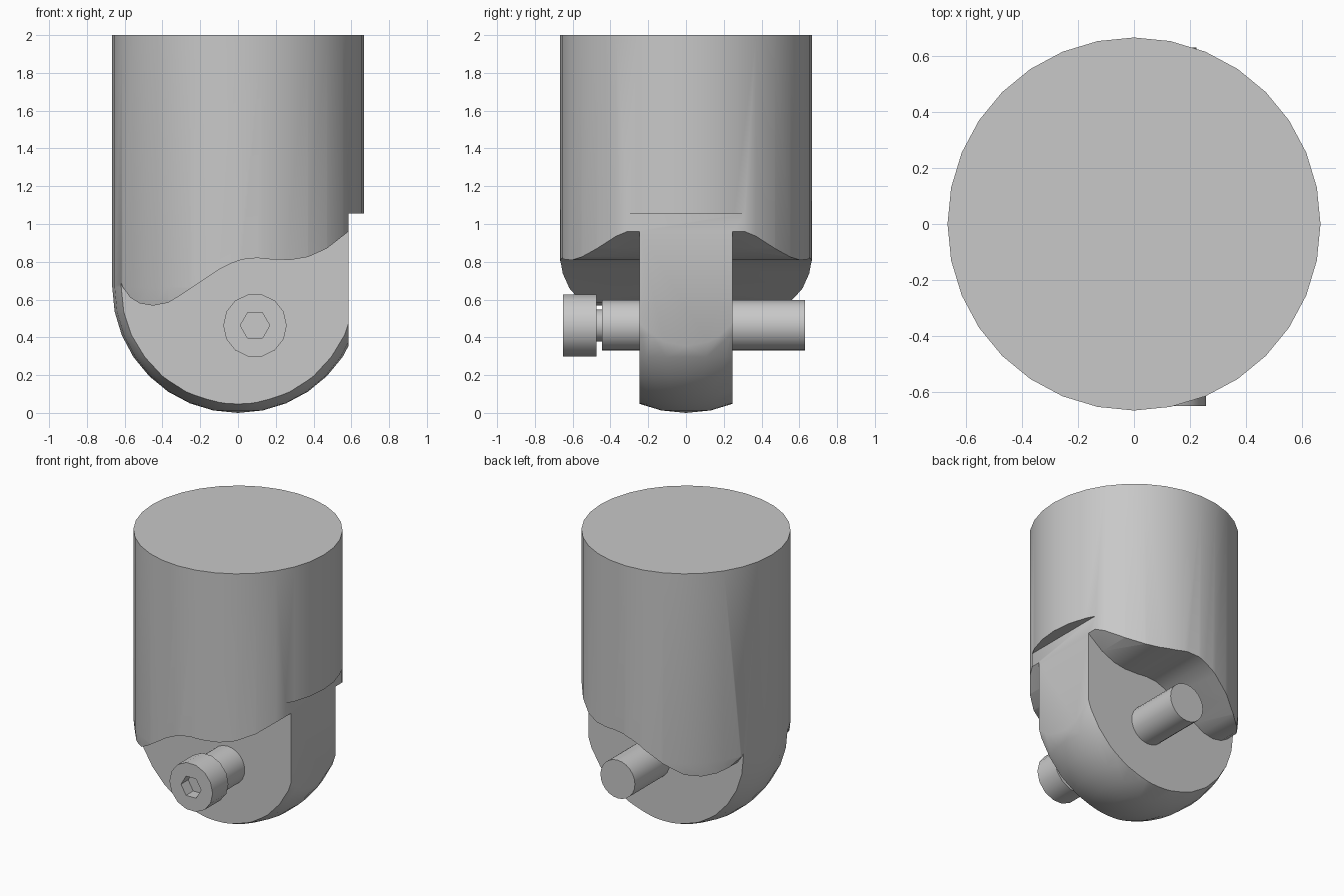
import bpy, bmesh
from math import sin, cos, pi, radians
from mathutils import Matrix

cube = bpy.data.objects.get("Cube")
if cube:
    bpy.data.objects.remove(cube, do_unlink=True)

steel = bpy.data.materials.new("grey steel")
steel.use_nodes = True
grey = (0.58, 0.58, 0.58, 1)
steel.diffuse_color = grey
steel.node_tree.nodes["Principled BSDF"].inputs["Base Color"].default_value = grey

RADIUS, LUG, FLAT, STEP = 0.666, 0.245, 0.585, 1.055
PIN_X, PIN_Z = 0.09, 0.463


def make(name, bm):
    bmesh.ops.recalc_face_normals(bm, faces=bm.faces)
    mesh = bpy.data.meshes.new(name)
    bm.to_mesh(mesh)
    bm.free()
    mesh.materials.append(steel)
    obj = bpy.data.objects.new(name, mesh)
    bpy.context.collection.objects.link(obj)
    return obj


def select(obj):
    bpy.ops.object.select_all(action='DESELECT')
    obj.select_set(True)
    bpy.context.view_layer.objects.active = obj


def smooth(obj, angle=35):
    select(obj)
    bpy.ops.object.shade_smooth_by_angle(angle=radians(angle))


def lathe(name, profile, sides, matrix=Matrix()):
    """Revolve (radius, height) points about z; zero radius closes to a pole."""
    bm = bmesh.new()
    rings = []
    for r, h in profile:
        n = sides if r > 0 else 1
        rings.append([bm.verts.new((r * cos(2 * pi * i / sides), r * sin(2 * pi * i / sides), h))
                      for i in range(n)])
    for a, b in zip(rings, rings[1:]):
        for i in range(sides):
            j = (i + 1) % sides
            if len(a) == 1:
                bm.faces.new((a[0], b[i], b[j]))
            else:
                bm.faces.new((a[i], a[j], b[j], b[i]))
    for ring in (rings[0], rings[-1]):
        if len(ring) > 1:
            bm.faces.new(ring)
    bm.transform(matrix)
    return make(name, bm)


def prism(name, outline, y0, y1):
    """Extrude an (x, z) outline along y."""
    bm = bmesh.new()
    face = bm.faces.new([bm.verts.new((x, y0, z)) for x, z in outline])
    ext = bmesh.ops.extrude_face_region(bm, geom=[face])
    verts = [v for v in ext["geom"] if isinstance(v, bmesh.types.BMVert)]
    bmesh.ops.translate(bm, vec=(0, y1 - y0, 0), verts=verts)
    return make(name, bm)


def cut(obj, cutter):
    mod = obj.modifiers.new("cut", 'BOOLEAN')
    mod.operation, mod.solver, mod.object = 'DIFFERENCE', 'EXACT', cutter
    select(obj)
    bpy.ops.object.modifier_apply(modifier=mod.name)
    bpy.data.objects.remove(cutter, do_unlink=True)


# Body: cylinder with a rounded lower end
steps = 8
dome = [(RADIUS * sin(pi / 2 * i / steps), RADIUS * (1 - cos(pi / 2 * i / steps)))
        for i in range(steps + 1)]
body = lathe("body", dome + [(RADIUS, 2)], 32)

# Flat on the left side of the lug
cut(body, prism("flat_cutter", [(FLAT, -1), (1, -1), (1, STEP), (FLAT, STEP)], -1, 1))

# Wavy pockets that leave the central lug
wave = [(-0.68, 0.84), (-0.64, 0.74), (-0.61, 0.665), (-0.57, 0.61), (-0.52, 0.58),
        (-0.45, 0.568), (-0.37, 0.583), (-0.3, 0.625), (-0.1, 0.76), (-0.04, 0.79),
        (0.02, 0.812), (0.1, 0.82), (0.18, 0.812), (0.28, 0.81), (0.37, 0.825),
        (0.47, 0.87), (0.585, 0.96), (0.75, 1.05)]
pocket = [(-0.9, -0.3), (-0.9, 0.84)] + wave + [(0.75, -0.3)]
for side in (-1, 1):
    cut(body, prism("pocket_cutter", pocket, side * LUG, side * 0.9))
smooth(body, 30)

# Pin parts lie along y, with the local top facing the front
along_y = Matrix.Translation((PIN_X, 0, PIN_Z)) @ Matrix.Rotation(pi / 2, 4, 'X')
smooth(lathe("cross_pin", [(0.134, -0.63), (0.134, 0.445)], 24, along_y))
smooth(lathe("pin_neck", [(0.085, 0.43), (0.085, 0.49)], 12, along_y))

# Bolt head with a hexagonal socket
head = lathe("bolt_head", [(0.168, 0.475), (0.168, 0.65)], 14, along_y)
cut(head, lathe("socket_cutter", [(0.078, 0.57), (0.078, 0.7)], 6, along_y))
smooth(head)
